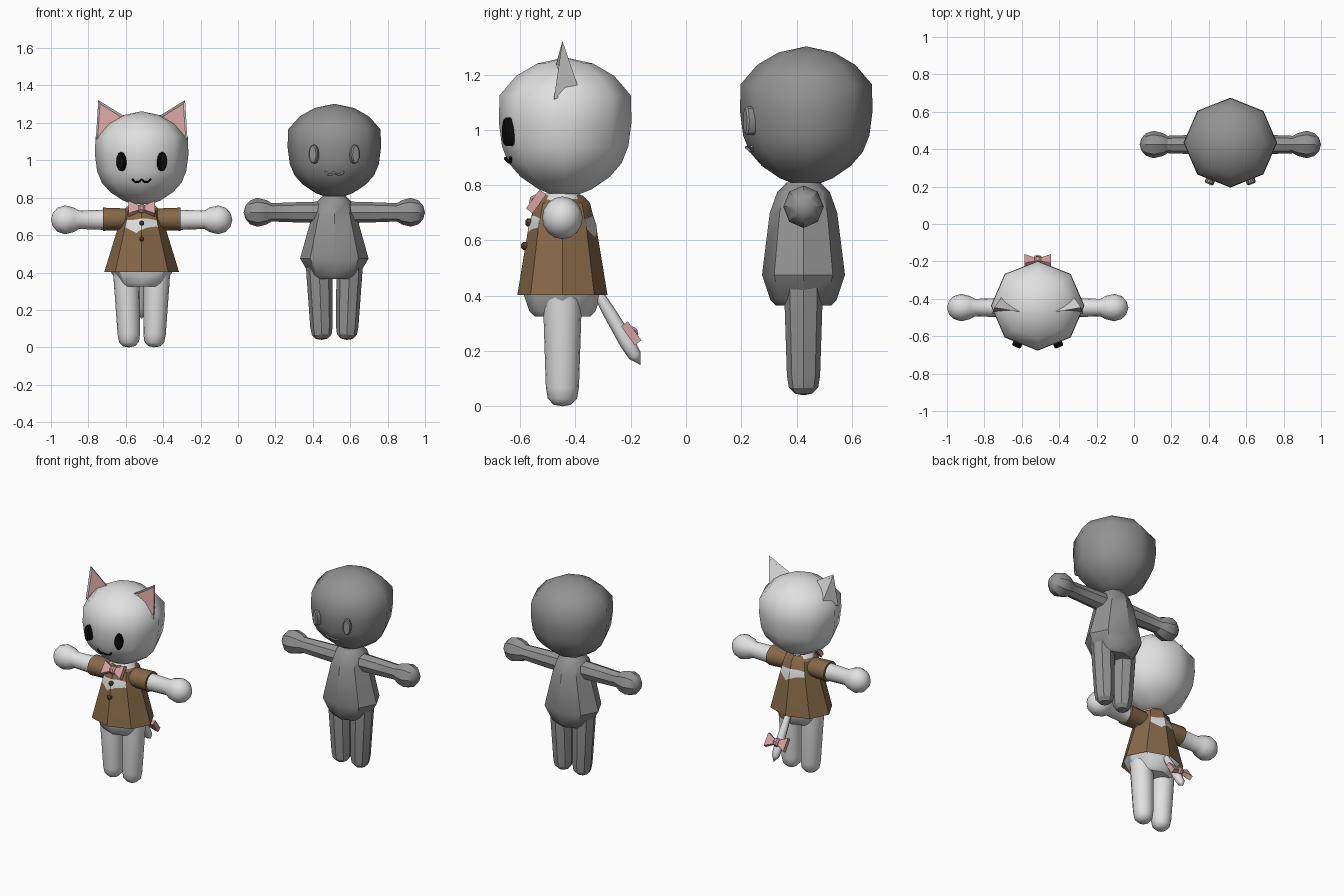
import bpy, bmesh, math
from mathutils import Matrix, Vector

if "Cube" in bpy.data.objects:
    bpy.data.objects.remove(bpy.data.objects["Cube"])


def material(name, r, g, b):
    m = bpy.data.materials.new(name)
    m.diffuse_color = (r, g, b, 1)
    m.use_nodes = True
    m.node_tree.nodes["Principled BSDF"].inputs["Base Color"].default_value = m.diffuse_color
    return m


WHITE = material("pale_grey", 0.75, 0.75, 0.75)
GREY = material("mid_grey", 0.29, 0.29, 0.29)
BROWN = material("brown_cloth", 0.24, 0.14, 0.066)
DARK_BROWN = material("dark_brown", 0.12, 0.065, 0.03)
PINK = material("pink", 0.68, 0.36, 0.36)
BLACK = material("black", 0.004, 0.004, 0.004)

ALONG_X = Matrix.Rotation(math.pi / 2, 4, 'Y')
ALONG_Y = Matrix.Rotation(math.pi / 2, 4, 'X')


def at(x, y, z):
    return Matrix.Translation((x, y, z))


def finish(bm, name, mats, angle):
    bmesh.ops.remove_doubles(bm, verts=bm.verts, dist=1e-5)
    bmesh.ops.recalc_face_normals(bm, faces=bm.faces)
    me = bpy.data.meshes.new(name)
    bm.to_mesh(me)
    bm.free()
    ob = bpy.data.objects.new(name, me)
    bpy.context.collection.objects.link(ob)
    for m in mats:
        me.materials.append(m)
    bpy.ops.object.select_all(action='DESELECT')
    ob.select_set(True)
    bpy.context.view_layer.objects.active = ob
    bpy.ops.object.shade_smooth_by_angle(angle=math.radians(angle))
    return ob


def loft(name, rings, mat, matrix, sides=8, angle=30, phase=0.0, open_start=False):
    """Skin elliptical rings (height, radius x, radius y) along local z."""
    bm = bmesh.new()
    loops = []
    for t, ra, rb in rings:
        loop = []
        for k in range(sides):
            a = 2 * math.pi * k / sides + phase
            loop.append(bm.verts.new(matrix @ Vector((ra * math.cos(a), rb * math.sin(a), t))))
        loops.append(loop)
    for lo, hi in zip(loops, loops[1:]):
        for k in range(sides):
            j = (k + 1) % sides
            bm.faces.new((lo[k], lo[j], hi[j], hi[k]))
    if rings[0][1] > 0 and not open_start:
        bm.faces.new(loops[0][::-1])
    if rings[-1][1] > 0:
        bm.faces.new(loops[-1])
    return finish(bm, name, [mat], angle)


def round_rings(pairs, ky=1.0):
    return [(t, r, r * ky) for t, r in pairs]


def bow(name, matrix):
    # flared ribbon, pinched in the middle, with a knot over it
    h, w = 1.414 * 0.042, 1.414 * 0.015
    loft(name + "_ribbon",
         [(-0.07, h, w), (-0.05, h * 0.75, w), (-0.01, h * 0.3, w * 0.7),
          (0.01, h * 0.3, w * 0.7), (0.05, h * 0.75, w), (0.07, h, w)],
         PINK, matrix @ ALONG_X, 4, 30, math.pi / 4)
    loft(name + "_knot", [(-0.017, 0.018, 0.018), (-0.008, 0.026, 0.026),
                          (0.008, 0.026, 0.026), (0.017, 0.018, 0.018)],
         PINK, matrix @ ALONG_X, 8, 30)


HEAD = [(0.765, 0), (0.766, 0.05), (0.785, 0.1), (0.83, 0.168), (0.88, 0.213),
        (0.94, 0.238), (1.03, 0.25), (1.125, 0.247), (1.195, 0.185),
        (1.24, 0.105), (1.262, 0)]
ARM = [(0.05, 0.058), (0.2, 0.054), (0.335, 0.049), (0.362, 0.065),
       (0.41, 0.077), (0.45, 0.064), (0.475, 0.036), (0.485, 0)]
LEG = [(0, 0), (0.006, 0.032), (0.028, 0.053), (0.07, 0.06), (0.345, 0.069), (0.4, 0.07)]
BODY = [(0.325, 0.105, 0.1), (0.345, 0.13, 0.12), (0.435, 0.183, 0.15),
        (0.66, 0.12, 0.122), (0.735, 0.095, 0.095), (0.77, 0.06, 0.06)]


def doll(tag, x, y, z, skin, face, sides, soft):
    """Head, body, limbs and face shared by both figures."""
    base = at(x, y, z)
    loft(tag + "_head", round_rings(HEAD, 0.96), skin, base @ at(0, 0.01, 0), 8, 50)
    loft(tag + "_body", BODY, skin, base, 8, 40)
    for s, side in ((-1, "left"), (1, "right")):
        turn = Matrix.Rotation(0 if s > 0 else math.pi, 4, 'Z')
        loft(f"{tag}_{side}_arm", round_rings(ARM, 0.95), skin,
             base @ at(0, 0, 0.682) @ turn @ ALONG_X, sides, soft)
        lean = Matrix.Rotation(s * 0.04, 4, 'Y')
        loft(f"{tag}_{side}_leg", round_rings(LEG), skin,
             base @ at(s * 0.066, 0, 0) @ lean, sides, soft)
        # eye set against the slanted face
        loft(f"{tag}_{side}_eye", [(-0.02, 0.025, 0.051), (0.013, 0.025, 0.051), (0.02, 0.019, 0.045)],
             face, base @ at(s * 0.108, -0.193, 0.993) @ Matrix.Rotation(s * 0.38, 4, 'Z') @ ALONG_Y,
             12, 30)
    # mouth made of a thin bent cord
    cu = bpy.data.curves.new(tag + "_mouth", 'CURVE')
    cu.dimensions = '3D'
    cu.bevel_depth = 0.0055
    cu.bevel_resolution = 1
    cu.use_fill_caps = True
    sp = cu.splines.new('POLY')
    path = [(-0.05, 0.9), (-0.036, 0.885), (-0.018, 0.883), (0, 0.897),
            (0.018, 0.883), (0.036, 0.885), (0.05, 0.9)]
    sp.points.add(len(path) - 1)
    for p, (dx, dz) in zip(sp.points, path):
        p.co = (x + dx, y - 0.203 + 0.4 * abs(dx) - (dz - 0.89) * 0.5, z + dz, 1)
    cu.materials.append(face)
    bpy.context.collection.objects.link(bpy.data.objects.new(tag + "_mouth", cu))


# the two figures
CX, CY = -0.515, -0.447
doll("cat", CX, CY, 0, WHITE, BLACK, 16, 40)
doll("mannequin", 0.515, 0.425, 0.04, GREY, GREY, 8, 30)
base = at(CX, CY, 0)

# coat and sleeves
loft("coat", [(0.403, 0.2, 0.163), (0.64, 0.127, 0.124), (0.735, 0.1, 0.1), (0.762, 0.06, 0.075)],
     BROWN, base, 8, 35, open_start=True)
for s, side in ((-1, "left"), (1, "right")):
    turn = Matrix.Rotation(0 if s > 0 else math.pi, 4, 'Z')
    loft(side + "_sleeve", [(0.04, 0.056, 0.06), (0.207, 0.062, 0.068)], BROWN,
         base @ at(0, 0, 0.685) @ turn @ ALONG_X, 12, 40)

# coat buttons
for i, (dy, z) in enumerate(((-0.122, 0.665), (-0.137, 0.58))):
    loft(f"button_{i + 1}", [(-0.01, 0.014, 0.014), (0.006, 0.014, 0.014), (0.012, 0.007, 0.007)],
         DARK_BROWN, base @ at(0, dy, z) @ ALONG_Y, 8, 30)

# ears: shallow pyramids with a sunken pink front
for s, side in ((-1, "left"), (1, "right")):
    bm = bmesh.new()
    tip, outer, inner, back = [bm.verts.new((CX + s * dx, y, z)) for dx, y, z in (
        (0.232, -0.447, 1.322), (0.245, -0.478, 1.11), (0.095, -0.47, 1.237), (0.19, -0.385, 1.14))]
    front = bm.faces.new((tip, outer, inner))
    for f in ((tip, outer, back), (tip, inner, back), (outer, inner, back)):
        bm.faces.new(f)
    bmesh.ops.recalc_face_normals(bm, faces=bm.faces)
    bmesh.ops.inset_region(bm, faces=[front], thickness=0.02, depth=-0.008)
    front.material_index = 1
    finish(bm, side + "_ear", [WHITE, PINK], 20)

# tail
start, end = Vector((CX, -0.325, 0.42)), Vector((CX, -0.165, 0.15))
aim = (end - start).to_track_quat('Z', 'Y').to_matrix().to_4x4()
loft("tail", round_rings([(0, 0.018), (0.1, 0.024), (0.22, 0.028), (0.275, 0.024), (0.314, 0)]),
     WHITE, Matrix.Translation(start) @ aim, 8, 50)

# bows at the collar and on the tail
bow("collar_bow", at(CX, -0.542, 0.741) @ Matrix.Rotation(math.radians(-36), 4, 'X'))
bow("tail_bow", at(CX, -0.198, 0.264) @ Matrix.Rotation(math.radians(36), 4, 'X'))
